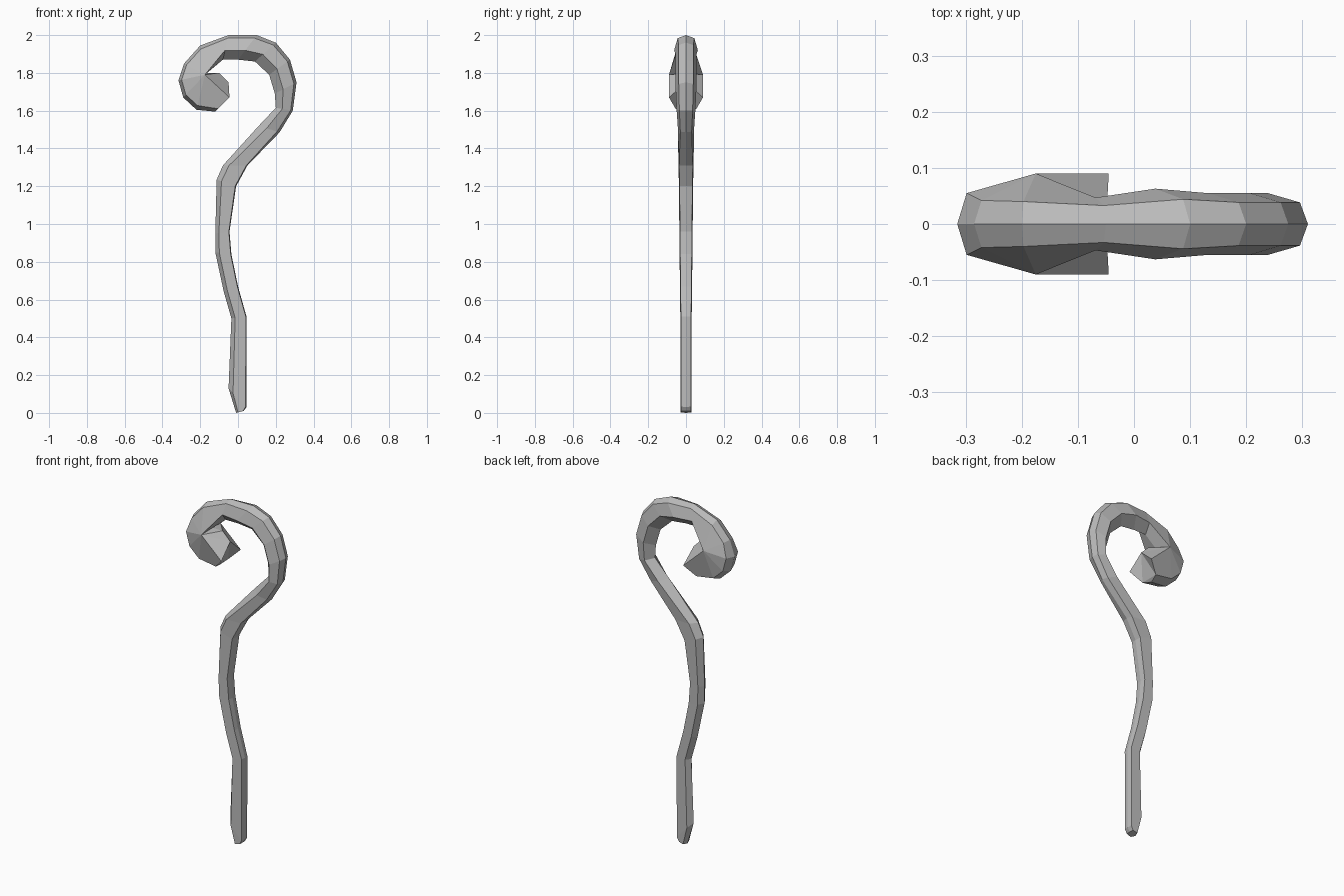
import bpy
import bmesh
from mathutils import Vector

if "Cube" in bpy.data.objects:
    bpy.data.objects.remove(bpy.data.objects["Cube"], do_unlink=True)

# Single matte grey
grey = bpy.data.materials.new("plain grey")
grey.use_nodes = True
colour = (0.5, 0.5, 0.5, 1)
grey.diffuse_color = colour
grey.node_tree.nodes["Principled BSDF"].inputs["Base Color"].default_value = colour


def point(x, z, y=0.0):
    return Vector((x, y, z))


def make_ring(outer, side, inner, side_width, shoulder_width, shoulder_share):
    """Hexagonal section: outer ridge, two shoulders, two sides, inner ridge."""
    shoulder = outer.lerp(side, shoulder_share)
    section = [outer]
    section += [shoulder + Vector((0, -shoulder_width, 0)), side + Vector((0, -side_width, 0))]
    section += [inner]
    section += [side + Vector((0, side_width, 0)), shoulder + Vector((0, shoulder_width, 0))]
    return section


rings = []

# Shaft: flat on the outer side, pointed on the inner side
shaft = [
    (.03, .01, -.01, 0, .028),
    (.045, .03, -.05, .13, .03),
    (.045, .51, -.035, .5, .03),
    (0, .67, -.075, .64, .032),
    (-.035, .84, -.12, .85, .034),
    (-.045, .96, -.12, .95, .035),
    (-.01, 1.2, -.113, 1.235, .038),
    (.05, 1.31, -.08, 1.31, .04),
]
for ox, oz, ix, iz, width in shaft:
    outer, inner = point(ox, oz), point(ix, iz)
    side = outer.lerp(inner, .75)
    rings.append(make_ring(outer, side, inner, width, width * .9, .06))

# Hook: fuller section with a narrow outer ridge
hook = [
    (.22, 1.485, .11, 1.52, .043),
    (.29, 1.6, .2, 1.615, .05),
    (.31, 1.75, .195, 1.69, .055),
    (.275, 1.87, .165, 1.79, .055),
    (.2, 1.96, .09, 1.86, .055),
    (.1, 2, 0, 1.87, .063),
    (-.05, 2, -.08, 1.87, .047),
]
for ox, oz, ix, iz, width in hook:
    outer, inner = point(ox, oz), point(ix, iz)
    side = outer.lerp(inner, .62)
    rings.append(make_ring(outer, side, inner, width, width * .7, .2))

# Curl: sections fan around one wide side point
hub = point(-.175, 1.79)
fan = [(-.2, 1.945, .04), (-.285, 1.85, .042), (-.315, 1.76, .055),
       (-.29, 1.67, .055), (-.22, 1.605, .055)]
for ox, oz, shoulder_width in fan:
    rings.append(make_ring(point(ox, oz), hub, point(-.165, 1.8), .09, shoulder_width, .12))

# Blunt tip of the curl
rings.append(make_ring(point(-.12, 1.595), point(-.045, 1.67), point(-.05, 1.75), .09, .055, .2))

# Skin the sections
bm = bmesh.new()
loops = [[bm.verts.new(p) for p in ring] for ring in rings]
for low, high in zip(loops, loops[1:]):
    for i in range(len(low)):
        j = (i + 1) % len(low)
        bm.faces.new((low[i], low[j], high[j], high[i]))
bm.faces.new(list(reversed(loops[0])))
bm.faces.new(loops[-1])

# Raise the inner ridge of the tip into a rounded lip
lip_edge = bm.edges.get((loops[-2][3], loops[-1][3]))
lip = bmesh.ops.subdivide_edges(bm, edges=[lip_edge], cuts=1)
for item in lip["geom_inner"]:
    if isinstance(item, bmesh.types.BMVert):
        item.co = point(-.1, 1.8)

bmesh.ops.remove_doubles(bm, verts=bm.verts[:], dist=.0005)
bmesh.ops.triangulate(bm, faces=[f for f in bm.faces if len(f.verts) > 4])
bmesh.ops.recalc_face_normals(bm, faces=bm.faces[:])

mesh = bpy.data.meshes.new("crooked_staff")
bm.to_mesh(mesh)
bm.free()
mesh.materials.append(grey)
staff = bpy.data.objects.new("crooked_staff", mesh)
bpy.context.collection.objects.link(staff)
